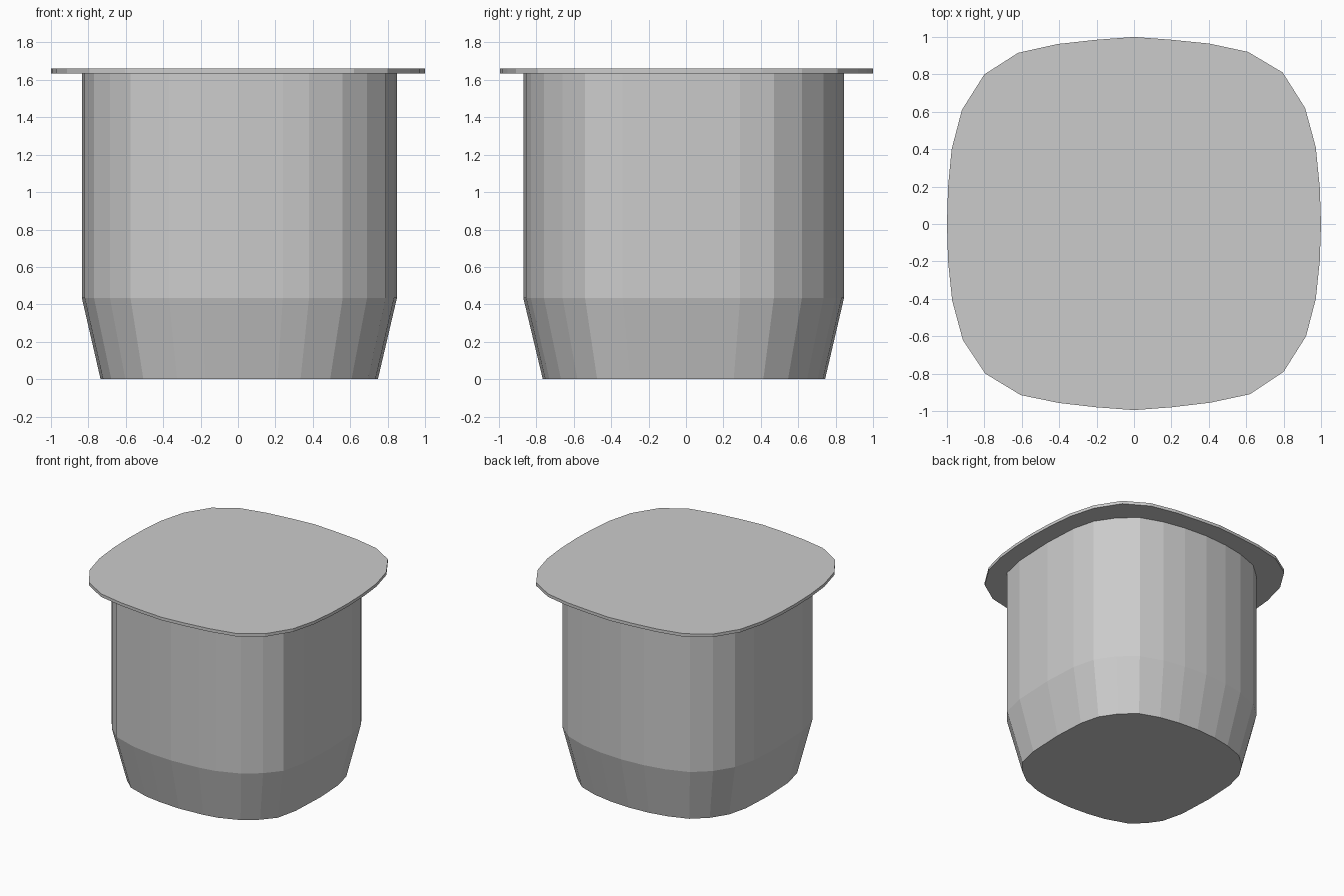
import bpy, bmesh

grey = bpy.data.materials.new("light grey")
grey.diffuse_color = (0.6, 0.6, 0.6, 1)

# Rounded-square outlines, counter-clockwise from the right
lid_outline = [
    (1.0, 0.0), (0.993, 0.2), (0.972, 0.41), (0.915, 0.62), (0.795, 0.81), (0.61, 0.92),
    (0.4, 0.965), (0.2, 0.985), (0.0, 1.0), (-0.2, 0.985), (-0.41, 0.962), (-0.62, 0.915),
    (-0.80, 0.80), (-0.92, 0.61), (-0.975, 0.4), (-0.994, 0.2), (-1.0, 0.0), (-0.994, -0.2),
    (-0.972, -0.41), (-0.915, -0.62), (-0.795, -0.80), (-0.605, -0.915), (-0.4, -0.957),
    (-0.2, -0.98), (0.0, -0.995), (0.2, -0.98), (0.41, -0.955), (0.62, -0.91),
    (0.80, -0.79), (0.92, -0.6), (0.972, -0.4), (0.993, -0.2)]

body_outline = [
    (0.85, 0.0), (0.835, 0.29), (0.79, 0.47), (0.69, 0.62), (0.56, 0.735), (0.38, 0.8),
    (0.2, 0.832), (0.0, 0.845), (-0.2, 0.832), (-0.37, 0.8), (-0.55, 0.735), (-0.68, 0.62),
    (-0.775, 0.47), (-0.82, 0.29), (-0.835, 0.0), (-0.82, -0.34), (-0.77, -0.54),
    (-0.685, -0.66), (-0.575, -0.76), (-0.37, -0.83), (-0.2, -0.857), (0.0, -0.87),
    (0.24, -0.855), (0.38, -0.83), (0.56, -0.76), (0.69, -0.66), (0.79, -0.54), (0.835, -0.34)]


def loft(name, outline, sections):
    """Stack scaled copies of an outline at (z, scale) and cap both ends."""
    bm = bmesh.new()
    rings = [[bm.verts.new((x * s, y * s, z)) for x, y in outline] for z, s in sections]
    n = len(outline)
    for a, b in zip(rings, rings[1:]):
        for i in range(n):
            j = (i + 1) % n
            bm.faces.new((a[i], a[j], b[j], b[i]))
    bm.faces.new(rings[0][::-1])
    bm.faces.new(rings[-1])
    mesh = bpy.data.meshes.new(name)
    bm.to_mesh(mesh)
    bm.free()
    mesh.materials.append(grey)
    obj = bpy.data.objects.new(name, mesh)
    bpy.context.collection.objects.link(obj)


# Cup body with tapered foot
loft("cup_body", body_outline, [(0.0, 0.88), (0.435, 1.0), (1.637, 1.0)])

# Thin overhanging lid
loft("lid", lid_outline, [(1.635, 1.0), (1.66, 1.0)])
